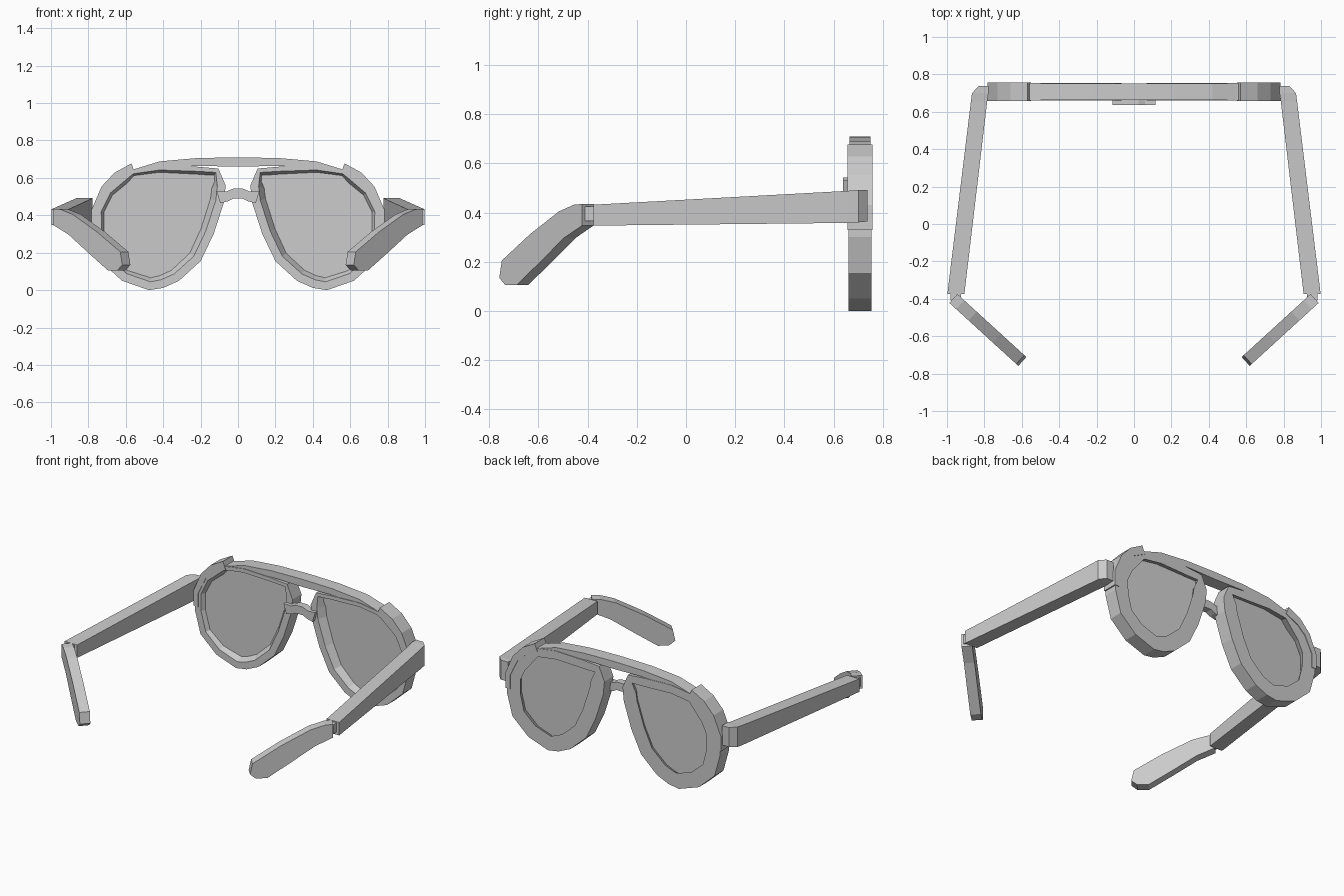
import bpy, bmesh
from mathutils import Vector

cube = bpy.data.objects.get("Cube")
if cube:
    bpy.data.objects.remove(cube, do_unlink=True)

grey = bpy.data.materials.new("light grey")
grey.use_nodes = True
grey.diffuse_color = (0.6, 0.6, 0.6, 1)
grey.node_tree.nodes["Principled BSDF"].inputs["Base Color"].default_value = (0.6, 0.6, 0.6, 1)


def loft(name, loops, closed=False, mirror=True):
    """Skin a list of equal loops; closed joins the last loop to the first, otherwise ends are capped."""
    bm = bmesh.new()
    rings = [[bm.verts.new(p) for p in loop] for loop in loops]
    n = len(rings[0])
    pairs = list(zip(rings, rings[1:]))
    if closed:
        pairs.append((rings[-1], rings[0]))
    else:
        bm.faces.new(rings[0])
        bm.faces.new(rings[-1])
    for a, b in pairs:
        for i in range(n):
            j = (i + 1) % n
            bm.faces.new((a[i], a[j], b[j], b[i]))
    bmesh.ops.recalc_face_normals(bm, faces=bm.faces)
    mesh = bpy.data.meshes.new(name)
    bm.to_mesh(mesh)
    bm.free()
    mesh.materials.append(grey)
    ob = bpy.data.objects.new(name, mesh)
    bpy.context.collection.objects.link(ob)
    if mirror:
        mod = ob.modifiers.new("Mirror", "MIRROR")
        mod.use_mirror_merge = False
    return ob


def slab(name, outline, y0, y1, mirror=True):
    """Extrude an x-z outline between two depths."""
    return loft(name, [[(x, y, z) for x, z in outline] for y in (y0, y1)], mirror=mirror)


def inset(outline, amount):
    """Move a clockwise or anticlockwise outline inwards, half as far along the brow."""
    pts = [Vector(p) for p in outline]
    centre = sum(pts, Vector((0, 0))) / len(pts)
    result = []
    for i, p in enumerate(pts):
        along = (pts[(i + 1) % len(pts)] - pts[i - 1]).normalized()
        normal = Vector((-along.y, along.x))
        if normal.dot(centre - p) < 0:
            normal = -normal
        q = p + normal * amount * (0.55 if p.y > 0.6 else 1)
        result.append((q.x, q.y))
    return result


# Teardrop rims with a hole that narrows towards the far side
rim = [(.476, .0), (.62, .05), (.735, .155), (.775, .30), (.775, .43), (.715, .55),
       (.57, .645), (.42, .667), (.22, .66), (.105, .65), (.066, .56), (.075, .47),
       (.13, .30), (.20, .155), (.315, .05), (.40, .012)]
sections = [(0, .66), (0, .753), (.10, .753), (.045, .66)]
loft("lens_rim", [[(x, y, z) for x, z in inset(rim, d)] for d, y in sections], closed=True)

# Lenses, leaning slightly outwards
pane = inset(rim, .055)
loft("lens", [[(x, .722 - .045 * x + t, z) for x, z in pane] for t in (-.005, .005)])

# Thick outer corners of the rims
corner = [(.57, .677), (.66, .628), (.73, .553), (.783, .43), (.783, .33),
          (.75, .33), (.75, .42), (.695, .53), (.64, .58), (.55, .625)]
slab("rim_corner", corner, .657, .757)

# Arched brow bar
brow_top = [(.56, .645), (.42, .688), (.22, .706)]
brow_low = [(.20, .664), (.42, .656), (.55, .632)]
brow = ([(-x, z) for x, z in brow_top] + [(0, .71)] + brow_top[::-1]
        + brow_low[::-1] + [(0, .66)] + [(-x, z) for x, z in brow_low])
slab("brow_bar", brow, .664, .75, mirror=False)

# Nose bridge
bridge = [(-.115, .53), (-.06, .528), (-.025, .543), (.025, .543), (.06, .528), (.115, .53),
          (.095, .465), (.055, .475), (.025, .49), (-.025, .49), (-.055, .475), (-.095, .465)]
slab("nose_bridge", bridge, .637, .685, mirror=False)

# Temple arms: y, inner x, outer x, bottom z, top z
stations = [(-.375, .907, .998, .347, .432), (.655, .785, .872, .358, .488),
            (.70, .778, .866, .36, .492), (.738, .778, .83, .364, .492)]
loft("temple_arm", [[(a, y, lo), (b, y, lo), (b, y, hi), (a, y, hi)]
                    for y, a, b, lo, hi in stations])

# Small hinge pieces between arms and tips
loft("tip_hinge", [[(a, y, .365), (b, y, .365), (b, y, .425), (a, y, .425)]
                   for y, a, b in ((-.365, .925, .98), (-.41, .925, .98))])

# Drooping ear tips, folded inwards
start, end = Vector((.966, -.398)), Vector((.597, -.735))
across = Vector((end.y - start.y, start.x - end.x)).normalized() * .032
side = [(0, .435), (.1, .432), (.28, .405), (.63, .312), (.97, .205), (1, .135),
        (.93, .106), (.79, .106), (.52, .195), (.22, .297), (0, .348)]


def tip_loop(sign):
    flat = [start.lerp(end, s) + across * sign for s, z in side]
    return [(p.x, p.y, z) for p, (s, z) in zip(flat, side)]


loft("ear_tip", [tip_loop(-1), tip_loop(1)])
